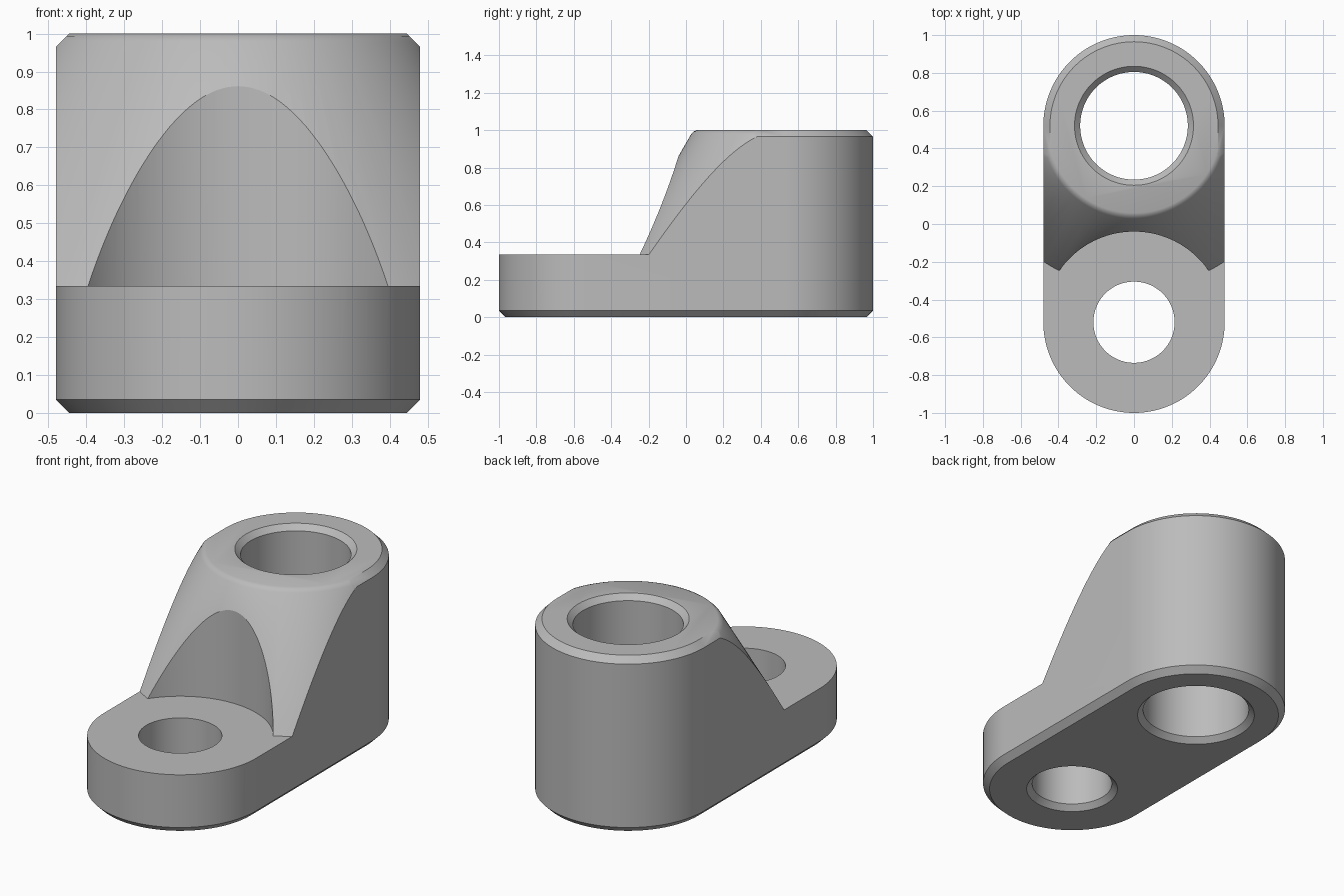
import bpy
import bmesh
from math import sin, cos, radians, tau

R = 0.48        # end radius of the slot-shaped outline
C = 0.52        # distance of each hole axis from the middle
CH = 0.035      # outer chamfer
FLOOR = 0.335   # height of the low lug
TAN = 0.577     # flare of the conical flank
SEG = 128

cube = bpy.data.objects.get("Cube")
if cube:
    bpy.data.objects.remove(cube, do_unlink=True)


def loft(name, rings, loop=False):
    """Skin closed rings; cap both ends, or join last to first when loop."""
    bm = bmesh.new()
    rows = [[bm.verts.new(p) for p in ring] for ring in rings]
    pairs = list(zip(rows, rows[1:])) + ([(rows[-1], rows[0])] if loop else [])
    for a, b in pairs:
        for i in range(len(a)):
            j = (i + 1) % len(a)
            bm.faces.new((a[i], a[j], b[j], b[i]))
    if not loop:
        bm.faces.new(rows[0][::-1])
        bm.faces.new(rows[-1])
    bmesh.ops.recalc_face_normals(bm, faces=bm.faces)
    mesh = bpy.data.meshes.new(name)
    bm.to_mesh(mesh)
    bm.free()
    ob = bpy.data.objects.new(name, mesh)
    bpy.context.collection.objects.link(ob)
    return ob


def circle(r, z, y):
    return [(r * cos(tau * i / SEG), y + r * sin(tau * i / SEG), z) for i in range(SEG)]


def slot(r, z):
    half = SEG // 2
    back = [(r * cos(tau * i / SEG), C + r * sin(tau * i / SEG), z) for i in range(half + 1)]
    return back + [(-x, -y, z) for x, y, z in back]


def lathe(name, profile, y, loop=False):
    return loft(name, [circle(r, z, y) for r, z in profile], loop)


# Chamfered slot-shaped block
body = loft("bracket_body", [slot(R - CH, 0), slot(R, CH), slot(R, 1 - CH), slot(R - CH, 1)])

# Conical flank with a softened top edge
flank = lathe("flank_cutter", [
    (R + TAN * (1 - FLOOR), FLOOR), (R + TAN * 0.02, 0.98), (R - 0.002, 0.993),
    (R - 0.018, 1.0), (R - 0.018, 1.2), (2.5, 1.2), (2.5, FLOOR)], C, loop=True)

# Round clearance scooped out of the flank above the low lug
arc = [radians(20 + 140 * i / 64) for i in range(65)]
scoop = loft("scoop_cutter", [[(R * cos(a), -C + R * sin(a), z) for a in arc]
                              for z in (FLOOR, 1.3)])

# Bored holes with countersunk rims
E = 0.1
big_hole = lathe("big_hole_cutter", [
    (0.315 + E, -E), (0.285, 0.03), (0.285, 0.97), (0.315 + E, 1 + E)], C)
small_hole = lathe("small_hole_cutter", [
    (0.245 + E, -E), (0.215, 0.03), (0.215, 0.6)], -C)

bpy.context.view_layer.objects.active = body
for cutter in (flank, scoop, big_hole, small_hole):
    cutter.hide_render = True
    mod = body.modifiers.new(cutter.name, 'BOOLEAN')
    mod.operation = 'DIFFERENCE'
    mod.solver = 'EXACT'
    mod.object = cutter
    bpy.ops.object.modifier_apply(modifier=mod.name)
    bpy.data.objects.remove(cutter, do_unlink=True)

# Plain grey metal
grey = bpy.data.materials.new("plain_grey")
grey.use_nodes = True
colour = (0.5, 0.5, 0.5, 1)
grey.diffuse_color = colour
grey.node_tree.nodes["Principled BSDF"].inputs["Base Color"].default_value = colour
body.data.materials.clear()
body.data.materials.append(grey)

for ob in bpy.context.selected_objects:
    ob.select_set(False)
body.select_set(True)
bpy.ops.object.shade_smooth_by_angle(angle=radians(25))
